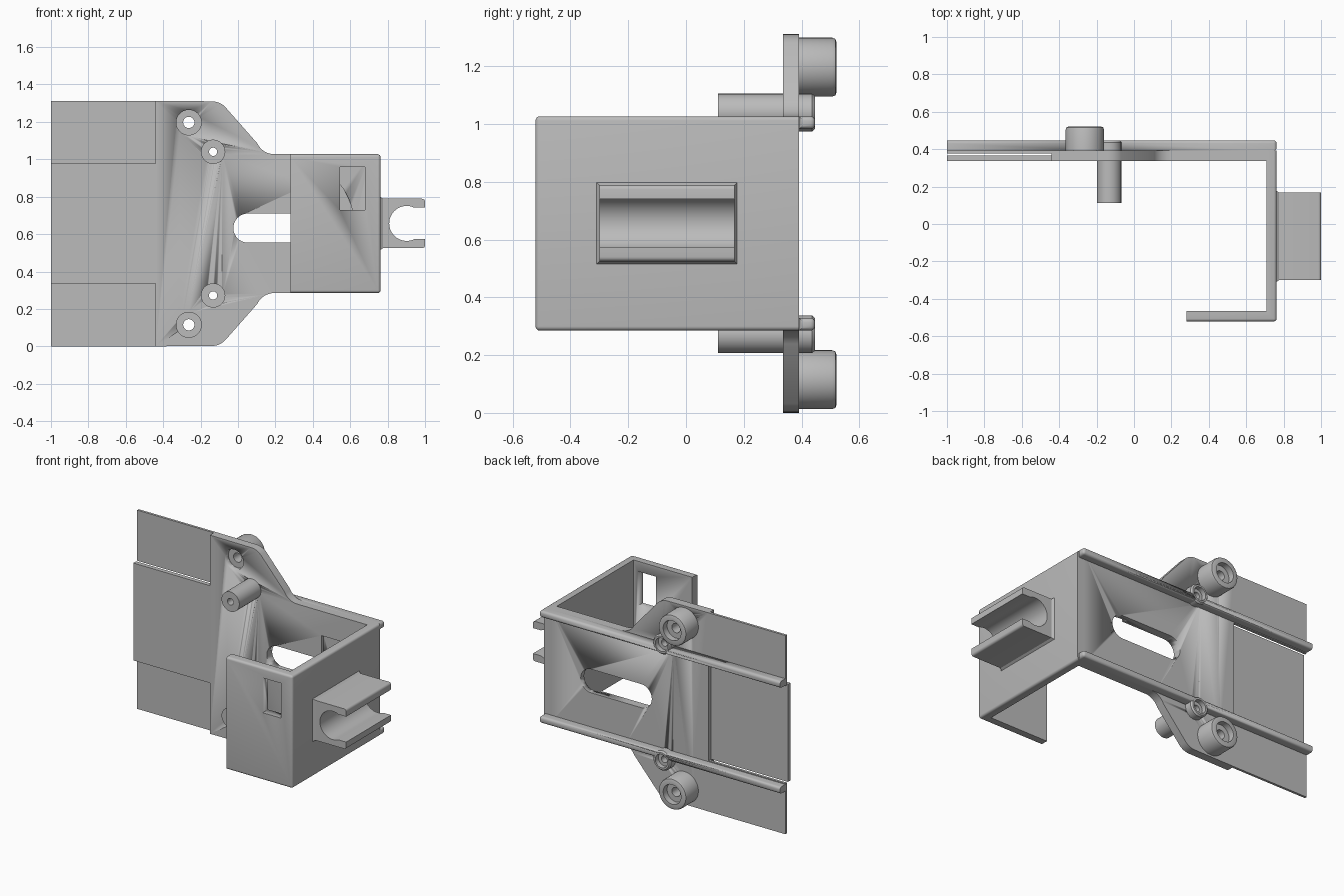
import bpy, bmesh, math
from mathutils import Vector

cube = bpy.data.objects.get("Cube")
if cube:
    bpy.data.objects.remove(cube, do_unlink=True)

gray = bpy.data.materials.new("plain_gray")
gray.use_nodes = True
gray.diffuse_color = (0.5, 0.5, 0.5, 1)
gray.node_tree.nodes["Principled BSDF"].inputs["Base Color"].default_value = (0.5, 0.5, 0.5, 1)

MID = 0.656                      # mirror height of the bracket
X_STEP, X_WALL, X_OUT = -0.44, 0.709, 0.762
Y_IN, Y_BACK, Y_RAIL, Y_FRONT = 0.336, 0.392, 0.447, -0.521
Z_LO, Z_HI = 0.285, 1.027


def finish(name, bm, bevel_rule=None, width=0.015):
    """Turn a bmesh into a shaded object, rounding the edges the rule picks."""
    bmesh.ops.recalc_face_normals(bm, faces=bm.faces)
    if bevel_rule:
        edges = [e for e in bm.edges if bevel_rule(*[v.co for v in e.verts])]
        bmesh.ops.bevel(bm, geom=edges, offset=width, segments=4, profile=0.5, affect='EDGES')
    mesh = bpy.data.meshes.new(name)
    bm.to_mesh(mesh)
    bm.free()
    ob = bpy.data.objects.new(name, mesh)
    bpy.context.collection.objects.link(ob)
    mesh.materials.append(gray)
    bpy.ops.object.select_all(action='DESELECT')
    ob.select_set(True)
    bpy.context.view_layer.objects.active = ob
    bpy.ops.object.shade_smooth_by_angle(angle=math.radians(35))
    return ob


def prism(name, pts, axis, lo, hi, rule=None, width=0.015):
    """Extrude an (x, z) outline along y, or an (x, y) outline along z."""
    bm = bmesh.new()
    if axis == 'Y':
        verts = [bm.verts.new((a, lo, b)) for a, b in pts]
        move = (0, hi - lo, 0)
    else:
        verts = [bm.verts.new((a, b, lo)) for a, b in pts]
        move = (0, 0, hi - lo)
    out = bmesh.ops.extrude_face_region(bm, geom=[bm.faces.new(verts)])
    top = [g for g in out["geom"] if isinstance(g, bmesh.types.BMVert)]
    bmesh.ops.translate(bm, verts=top, vec=move)
    return finish(name, bm, rule, width)


def rect(x0, x1, z0, z1):
    return [(x0, z0), (x1, z0), (x1, z1), (x0, z1)]


def arc(cx, cz, r, a0, a1, n=16):
    angles = [math.radians(a0 + (a1 - a0) * i / n) for i in range(n + 1)]
    return [(cx + r * math.cos(a), cz + r * math.sin(a)) for a in angles]


def ring(name, cx, cz, profile, n=48):
    """Revolve a closed (radius, y) profile about a y-parallel axis."""
    bm = bmesh.new()
    loops = []
    for i in range(n):
        a = math.tau * i / n
        loops.append([bm.verts.new((cx + r * math.cos(a), y, cz + r * math.sin(a))) for r, y in profile])
    for i in range(n):
        p, q = loops[i], loops[(i + 1) % n]
        for j in range(len(profile)):
            k = (j + 1) % len(profile)
            bm.faces.new((p[j], p[k], q[k], q[j]))
    return finish(name, bm)


def cut(target, cutter):
    cutter.hide_render = True
    cutter.hide_viewport = True
    cutter.display_type = 'WIRE'
    mod = target.modifiers.new("cut", 'BOOLEAN')
    mod.operation = 'DIFFERENCE'
    mod.solver = 'EXACT'
    mod.object = cutter


def mirror_z(pts):
    return [(x, 2 * MID - z) for x, z in reversed(pts)]


# Main back plate with sloped, rounded shoulders
shoulder = arc(-0.14, 1.21, 0.1, 90, 45, 6) + arc(0.195, 1.129, 0.102, 205, 270, 8)
upper = [(X_STEP, 2 * MID)] + shoulder + [(X_WALL, Z_HI)]
plate = prism("back_plate", upper + mirror_z(upper), 'Y', Y_IN, Y_BACK)

# Long slot and shallow rounded pocket
slot = arc(0.053, 0.632, 0.078, 90, 270) + arc(0.417, 0.632, 0.078, -90, 90)
cut(plate, prism("slot_cutter", slot, 'Y', 0.2, 0.6))
pocket = [(0.375, MID - 0.21)] + arc(0.284, MID, 0.335, -38.8, 38.8) + [(0.375, MID + 0.21)]
cut(plate, prism("pocket_cutter", pocket, 'Y', 0.2, Y_IN + 0.02))

# Thin overlapping panels at the open end
prism("center_panel", rect(-1, X_STEP, 0.335, 0.978), 'Y', Y_IN, 0.365)
prism("lower_wing", rect(-1, X_STEP, 0, 0.335), 'Y', 0.376, Y_BACK)
prism("upper_wing", rect(-1, X_STEP, 0.978, 2 * MID), 'Y', 0.376, Y_BACK)


# Side wall and front flap, rounded on the outside
def outer(a, b):
    on_wall = abs(a.x - X_OUT) < 1e-4 and abs(b.x - X_OUT) < 1e-4
    on_front = abs(a.y - Y_FRONT) < 1e-4 and abs(b.y - Y_FRONT) < 1e-4
    at_back = a.y > 0.3 and b.y > 0.3
    at_lip = a.x < 0.3 and b.x < 0.3
    return (on_wall or on_front) and not at_back and not at_lip


hook = [(X_WALL, Y_BACK), (X_OUT, Y_BACK), (X_OUT, Y_FRONT),
        (0.28, Y_FRONT), (0.28, -0.465), (X_WALL, -0.465)]
wall = prism("side_wall_and_flap", hook, 'Z', Z_LO, Z_HI, outer)
cut(wall, prism("window_cutter", rect(0.545, 0.68, 0.73, 0.96), 'Y', -0.6, -0.4))

# Back rails
rails = []
for name, z0 in (("lower_rail", Z_LO), ("upper_rail", Z_HI - 0.044)):
    rails.append(prism(name, rect(-1, X_OUT, z0, z0 + 0.044), 'Y', Y_BACK, Y_RAIL,
                       lambda a, b: min(a.y, b.y) > 0.44 and max(a.x, b.x) > 0
                       or min(a.x, b.x) > 0.7, 0.016))

# Screw bosses on the back and hollow pegs through the plate, top and bottom
for side, s, rail in (("lower", -1, rails[0]), ("upper", 1, rails[1])):
    bx, bz = -0.263, MID + s * 0.541
    ring(side + "_boss", bx, bz,
         [(0.03, 0.372), (0.102, 0.372), (0.102, 0.506), (0.098, 0.517), (0.087, 0.521),
          (0.065, 0.521), (0.065, 0.48), (0.03, 0.48)])
    cut(plate, prism(side + "_boss_cutter", arc(bx, bz, 0.067, 0, 352.5, 47), 'Y', 0.3, 0.45))
    px, pz = -0.133, MID + s * 0.384
    ring(side + "_peg", px, pz,
         [(0.022, 0.111), (0.065, 0.111), (0.065, 0.437), (0.056, Y_RAIL),
          (0.044, Y_RAIL), (0.044, 0.415), (0.022, 0.415)])
    hole = prism(side + "_peg_cutter", arc(px, pz, 0.052, 0, 352.5, 47), 'Y', 0.3, 0.5)
    cut(plate, hole)
    cut(rail, hole)

# Open round clip on the side wall, with a flared foot
cz, r, gap = 0.657, 0.0935, 0.084
half = math.degrees(math.asin(gap / r))
clip = [(0.75, cz - 0.132)] + arc(0.985, cz - 0.117, 0.015, -90, 0, 4) + [(1.0, cz - gap)]
clip += arc(0.902, cz, r, 360 - half, half, 32)
clip += [(1.0, cz + gap)] + arc(0.985, cz + 0.117, 0.015, 0, 90, 4) + [(0.75, cz + 0.132)]
prism("side_clip", clip, 'Y', -0.3, 0.168)

foot = bmesh.new()
bmesh.ops.create_cube(foot, size=1)
for v in foot.verts:
    near = v.co.x < 0
    grow = 0.012 if near else 0
    v.co = Vector((0.758 if near else 0.776,
                   -0.066 + math.copysign(0.234 + grow, v.co.y),
                   cz + math.copysign(0.132 + grow, v.co.z)))
finish("clip_foot", foot)
